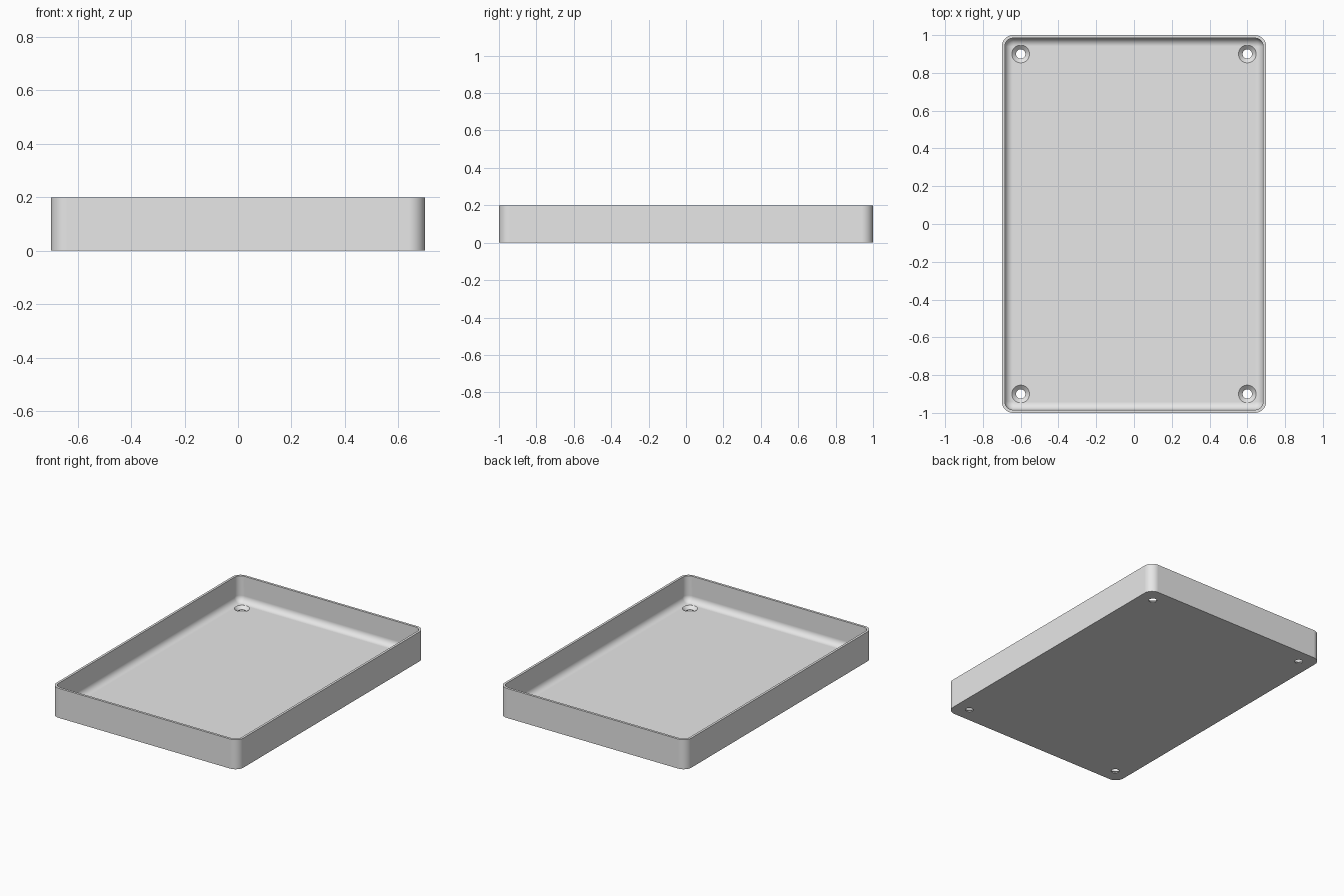
import bpy, bmesh
from math import sin, cos, pi

if "Cube" in bpy.data.objects:
    bpy.data.objects.remove(bpy.data.objects["Cube"], do_unlink=True)

HALF_X, HALF_Y, HEIGHT = 0.7, 1.0, 0.2
CORNER, WALL, FLOOR, FILLET = 0.06, 0.016, 0.026, 0.042
CORNER_STEPS, FILLET_STEPS = 12, 10

grey = bpy.data.materials.new("light grey")
grey.use_nodes = True
grey.diffuse_color = (0.8, 0.8, 0.8, 1)
grey.node_tree.nodes["Principled BSDF"].inputs["Base Color"].default_value = (0.8, 0.8, 0.8, 1)


def make_object(name, bm):
    bmesh.ops.recalc_face_normals(bm, faces=bm.faces)
    mesh = bpy.data.meshes.new(name)
    bm.to_mesh(mesh)
    bm.free()
    mesh.materials.append(grey)
    obj = bpy.data.objects.new(name, mesh)
    bpy.context.collection.objects.link(obj)
    return obj


def rounded_ring(bm, inset, z):
    """Rounded rectangle, shrunk by the inset, at height z."""
    ring = []
    cx, cy, r = HALF_X - CORNER, HALF_Y - CORNER, CORNER - inset
    for k, (sx, sy) in enumerate([(1, 1), (-1, 1), (-1, -1), (1, -1)]):
        for i in range(CORNER_STEPS + 1):
            a = pi / 2 * (k + i / CORNER_STEPS)
            ring.append(bm.verts.new((sx * cx + r * cos(a), sy * cy + r * sin(a), z)))
    return ring


def round_ring(bm, r, z, x, y, n=32):
    return [bm.verts.new((x + r * cos(2 * pi * i / n), y + r * sin(2 * pi * i / n), z))
            for i in range(n)]


def loft(bm, rings):
    """Join rings with quads and cap both ends."""
    for a, b in zip(rings, rings[1:]):
        for i in range(len(a)):
            j = (i + 1) % len(a)
            bm.faces.new((a[i], a[j], b[j], b[i]))
    bm.faces.new(rings[0])
    bm.faces.new(rings[-1])


# Tray: outer wall, rim, inner wall and a filleted floor
bm = bmesh.new()
rings = [rounded_ring(bm, 0, 0), rounded_ring(bm, 0, HEIGHT), rounded_ring(bm, WALL, HEIGHT)]
for i in range(FILLET_STEPS + 1):
    a = pi / 2 * i / FILLET_STEPS
    rings.append(rounded_ring(bm, WALL + FILLET * (1 - cos(a)), FLOOR + FILLET * (1 - sin(a))))
loft(bm, rings)
tray = make_object("tray", bm)

# Countersunk screw holes in the four corners
bm = bmesh.new()
for x in (-0.6, 0.6):
    for y in (-0.9, 0.9):
        loft(bm, [round_ring(bm, r, z, x, y) for r, z in
                  ((0.025, -0.05), (0.025, 0.006), (0.047, FLOOR), (0.047, 0.1))])
cutter = make_object("screw_hole_cutter", bm)
cutter.hide_render = True

bpy.ops.object.select_all(action="DESELECT")
bpy.context.view_layer.objects.active = tray
tray.select_set(True)
cut = tray.modifiers.new("screw holes", "BOOLEAN")
cut.operation, cut.solver, cut.object = "DIFFERENCE", "EXACT", cutter
bpy.ops.object.modifier_apply(modifier=cut.name)
bpy.data.objects.remove(cutter, do_unlink=True)

# Smooth rounded surfaces, crisp rim and hole edges
bpy.ops.object.shade_smooth_by_angle(angle=pi / 6)
normals = tray.modifiers.new("flat panels", "WEIGHTED_NORMAL")
normals.keep_sharp = True
